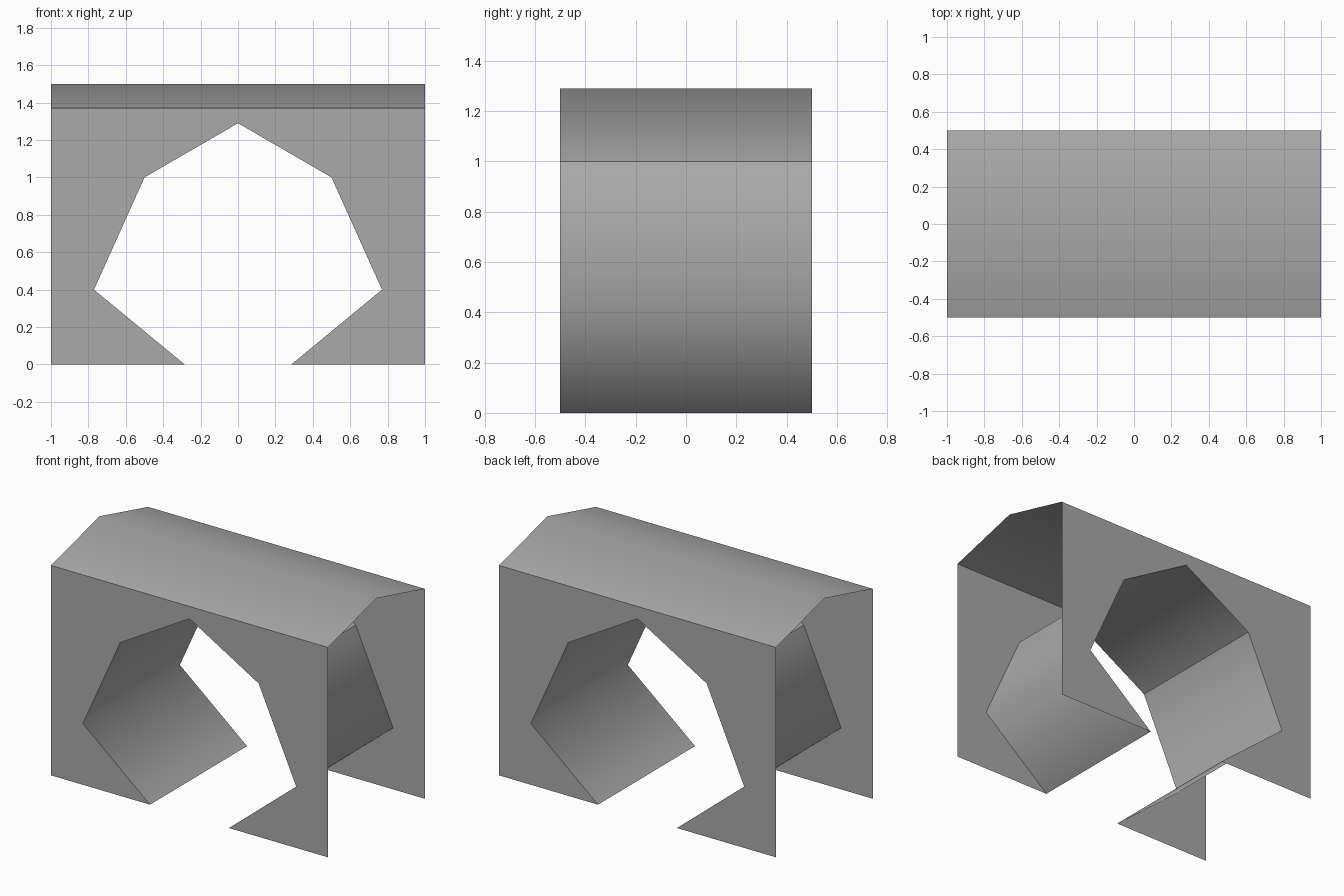
import bpy

cube = bpy.data.objects.get("Cube")
if cube:
    bpy.data.objects.remove(cube, do_unlink=True)

grey = bpy.data.materials.new("plain_grey")
grey.use_nodes = True
colour = (0.4, 0.4, 0.4, 1)
grey.diffuse_color = colour
grey.node_tree.nodes["Principled BSDF"].inputs["Base Color"].default_value = colour

WIDTH, DEPTH, EAVES, RIDGE = 1.0, 0.5, 1.37, 1.5


def sheet(name, verts, faces, smooth=False):
    """Make one thin surface part."""
    mesh = bpy.data.meshes.new(name)
    mesh.from_pydata(verts, [], faces)
    mesh.materials.append(grey)
    for poly in mesh.polygons:
        poly.use_smooth = smooth
    mesh.update()
    obj = bpy.data.objects.new(name, mesh)
    bpy.context.collection.objects.link(obj)
    return obj


def strip(name, front, back):
    """Join two matching profiles with a smooth band of quads."""
    n = len(front)
    faces = [(i, n + i, n + i + 1, i + 1) for i in range(n - 1)]
    return sheet(name, front + back, faces, smooth=True)


def tunnel_strip(name, profile):
    return strip(name, [(x, -DEPTH, z) for x, z in profile],
                 [(x, DEPTH, z) for x, z in profile])


# Half of the arch opening, from foot to crown
half = [(0.285, 0), (0.77, 0.4), (0.5, 1.0), (0, 1.29)]
mirrored = [(-x, z) for x, z in half]
arch = mirrored + half[-2::-1]

# Front and back walls with the arch cut out
outline = [(-WIDTH, 0)] + arch + [(WIDTH, 0), (WIDTH, EAVES), (-WIDTH, EAVES)]
order = list(range(len(outline)))
sheet("front_wall", [(x, -DEPTH, z) for x, z in outline], [order])
sheet("back_wall", [(x, DEPTH, z) for x, z in outline], [order[::-1]])

# Tunnel lining: two sides and a vaulted ceiling, open at the bottom
tunnel_strip("tunnel_left_side", half[:3])
tunnel_strip("tunnel_right_side", mirrored[2::-1])
tunnel_strip("tunnel_ceiling", arch[2:5])

# Shallow ridged roof, open at both ends
ridge = [(-DEPTH, EAVES), (0, RIDGE), (DEPTH, EAVES)]
strip("roof", [(WIDTH, y, z) for y, z in ridge],
      [(-WIDTH, y, z) for y, z in ridge]).data.flip_normals()
